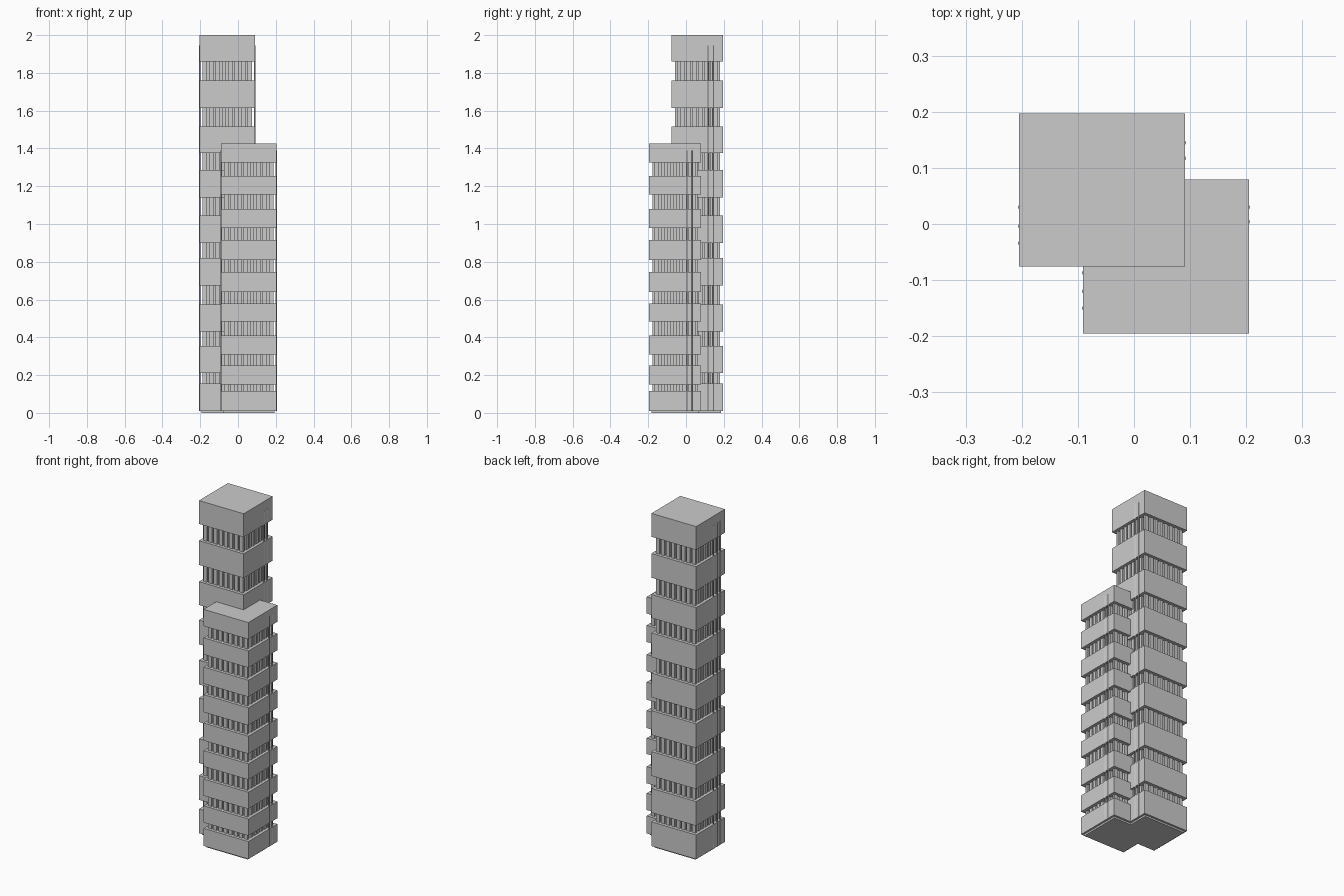
import bpy, bmesh
from mathutils import Matrix, Vector

if "Cube" in bpy.data.objects:
    bpy.data.objects.remove(bpy.data.objects["Cube"])


def add_box(bm, x0, x1, y0, y1, z0, z1):
    m = Matrix.Translation(((x0 + x1) / 2, (y0 + y1) / 2, (z0 + z1) / 2))
    m = m @ Matrix.Diagonal((x1 - x0, y1 - y0, z1 - z0, 1))
    bmesh.ops.create_cube(bm, size=1, matrix=m)


def finish(bm, name):
    me = bpy.data.meshes.new(name)
    bm.to_mesh(me)
    bm.free()
    ob = bpy.data.objects.new(name, me)
    bpy.context.collection.objects.link(ob)
    return ob


PIER_INSET, CORE_INSET, PIER_W, N = 0.017, 0.03, 0.023, 8


def tower(name, x0, x1, y0, y1, top, bands, pipe_top, left_pipes, right_pipes):
    # solid storeys between the recessed window bands
    bm = bmesh.new()
    z = 0.01
    for lo, hi in bands + [(top, top)]:
        add_box(bm, x0, x1, y0, y1, z, lo)
        z = hi
    finish(bm, name + "_storeys")

    # recessed core behind the windows
    bm = bmesh.new()
    c = CORE_INSET
    for lo, hi in bands:
        add_box(bm, x0 + c, x1 - c, y0 + c, y1 - c, lo, hi)
    finish(bm, name + "_window_core")

    # rows of piers round all four sides
    bm = bmesh.new()
    p = PIER_INSET
    ax, bx, ay, by = x0 + p, x1 - p, y0 + p, y1 - p
    for lo, hi in bands:
        for i in range(N):
            t = i / (N - 1)
            x = ax + t * (bx - ax - PIER_W)
            y = ay + t * (by - ay - PIER_W * 0.9)
            add_box(bm, x, x + PIER_W, ay, ay + 0.014, lo, hi)
            add_box(bm, x, x + PIER_W, by - 0.014, by, lo, hi)
            if 0 < i < N - 1:
                add_box(bm, ax, ax + 0.014, y, y + PIER_W * 0.9, lo, hi)
                add_box(bm, bx - 0.014, bx, y, y + PIER_W * 0.9, lo, hi)
    finish(bm, name + "_piers")

    # thin vertical pipes on the left and right faces
    bm = bmesh.new()
    spots = [(x0 + 0.002, y) for y in left_pipes] + [(x1 - 0.002, y) for y in right_pipes]
    for x, y in spots:
        bmesh.ops.create_cone(bm, cap_ends=True, segments=8, radius1=0.004, radius2=0.004,
                              depth=pipe_top - 0.01,
                              matrix=Matrix.Translation((x, y, (pipe_top + 0.01) / 2)))
    finish(bm, name + "_pipes")


# tall rear tower
tower("tall_tower", -0.205, 0.091, -0.076, 0.197, 2.0,
      [(0.155, 0.21), (0.355, 0.43), (0.575, 0.675), (0.82, 0.90),
       (1.045, 1.14), (1.285, 1.375), (1.515, 1.615), (1.76, 1.86)],
      1.945, (-0.034, -0.004, 0.03), (0.117, 0.145))

# short front tower
tower("short_tower", -0.091, 0.205, -0.195, 0.079, 1.425,
      [(0.115, 0.15), (0.25, 0.31), (0.41, 0.485), (0.58, 0.64),
       (0.745, 0.81), (0.915, 0.98), (1.08, 1.155), (1.255, 1.325)],
      1.39, (-0.15, -0.12, -0.087), (0.004, 0.03))

# inset foot plates
bm = bmesh.new()
add_box(bm, -0.193, 0.079, -0.064, 0.185, 0, 0.01)
add_box(bm, -0.079, 0.193, -0.183, 0.067, 0, 0.01)
finish(bm, "foot_plate")
